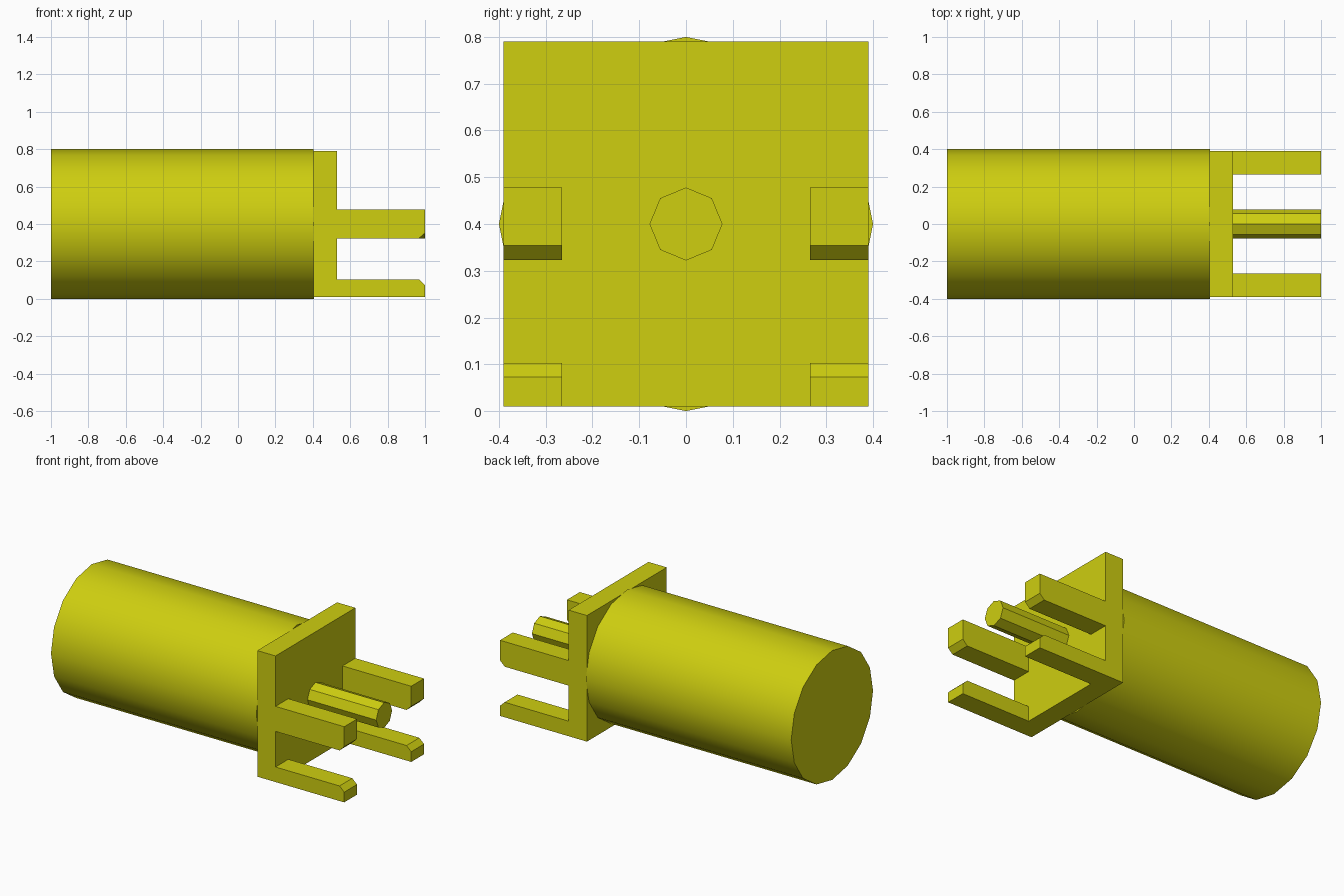
import bpy, math
from mathutils import Matrix

if "Cube" in bpy.data.objects:
    bpy.data.objects.remove(bpy.data.objects["Cube"], do_unlink=True)

GOLD = (0.62, 0.62, 0.005, 1)
mat = bpy.data.materials.new("gold")
mat.use_nodes = True
mat.diffuse_color = GOLD
mat.node_tree.nodes["Principled BSDF"].inputs["Base Color"].default_value = GOLD

AXIS_Z = 0.4      # height of the connector's axis
HALF = 0.39       # half width of the square flange


def rod(name, sides, radius, x0, x1):
    """Prism along x, with corners straight up, down and to each side."""
    bpy.ops.mesh.primitive_cylinder_add(vertices=sides, radius=radius, depth=x1 - x0)
    ob = bpy.context.object
    ob.name = name
    ob.data.transform(Matrix.Rotation(math.pi / 2, 4, 'Y'))
    ob.location = ((x0 + x1) / 2, 0, AXIS_Z)
    ob.data.materials.append(mat)
    return ob


def extrusion(name, profile, y0, y1):
    """Extrude an (x, z) profile from y0 to y1."""
    n = len(profile)
    verts = [(x, y, z) for y in (y0, y1) for x, z in profile]
    faces = [list(range(n)), list(range(2 * n - 1, n - 1, -1))]
    faces += [[i, i + n, (i + 1) % n + n, (i + 1) % n] for i in range(n)]
    me = bpy.data.meshes.new(name)
    me.from_pydata(verts, [], faces)
    me.materials.append(mat)
    ob = bpy.data.objects.new(name, me)
    bpy.context.collection.objects.link(ob)
    return ob


# Smooth round barrel
rod("barrel", 16, 0.4, -1.0, 0.405)
bpy.ops.object.shade_smooth_by_angle(angle=math.radians(30))

# Square flange
extrusion("flange", [(0.405, 0.01), (0.53, 0.01), (0.53, 0.79), (0.405, 0.79)], -HALF, HALF)

# Faceted centre pin
rod("centre_pin", 8, 0.078, 0.53, 1.0)

# Two pairs of board legs, chamfered on the edges that face each other
upper = [(0.53, 0.323), (0.968, 0.323), (1.0, 0.354), (1.0, 0.478), (0.53, 0.478)]
lower = [(0.53, 0.01), (1.0, 0.01), (1.0, 0.073), (0.968, 0.103), (0.53, 0.103)]
for side, y0, y1 in (("right", -HALF, -0.265), ("left", 0.265, HALF)):
    extrusion("upper_leg_" + side, upper, y0, y1)
    extrusion("lower_leg_" + side, lower, y0, y1)
